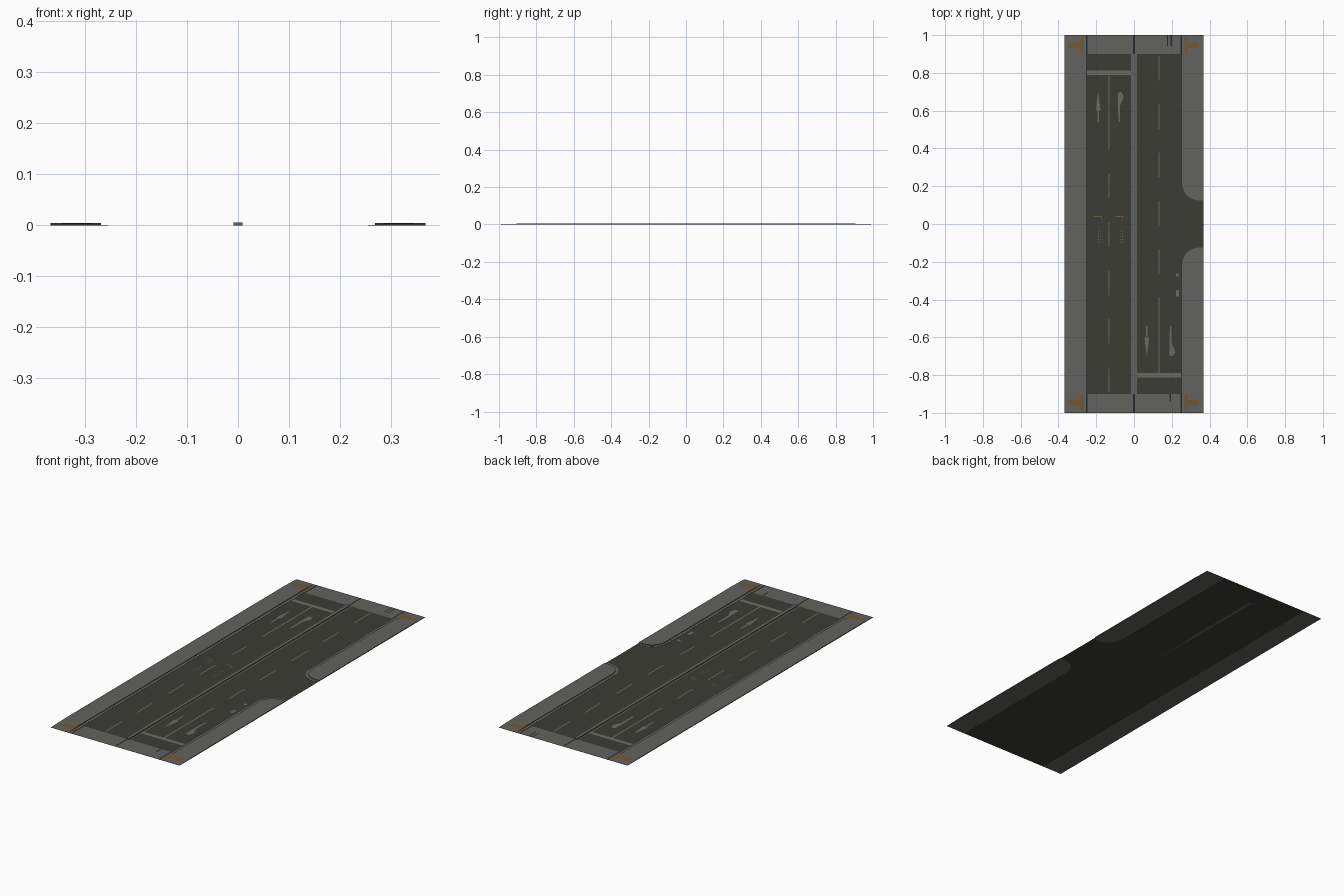
import bpy, bmesh, math

if "Cube" in bpy.data.objects:
    bpy.data.objects.remove(bpy.data.objects["Cube"])


def mat(name, r, g, b):
    m = bpy.data.materials.new(name)
    lin = [((c / 255 + 0.055) / 1.055) ** 2.4 for c in (r, g, b)]
    m.diffuse_color = (*lin, 1)
    m.use_nodes = True
    m.node_tree.nodes["Principled BSDF"].inputs["Base Color"].default_value = m.diffuse_color
    return m


ASPHALT = mat("asphalt", 60, 60, 53)
PAVING = mat("paving_grey", 98, 98, 94)
PAINT = mat("road_paint", 106, 106, 101)
GUTTER = mat("gutter_dark", 42, 42, 40)
TACTILE = mat("tactile_ochre", 116, 88, 52)

HALF_W, ROAD_W, CURB_W = 0.367, 0.255, 0.268
H = 0.004      # pavement height
FLAT = 0.0008  # painted plates and gutters


def ramp(y):
    """Pavement height, falling to the road at both ends."""
    return FLAT + (H - FLAT) * min(1, max(0, (1 - abs(y)) / 0.1))


def build(name, polys, material, top, solid=False):
    """Flat plates (or closed slabs) from outlines; top is a height or f(y)."""
    f = top if callable(top) else (lambda y: top)
    bm = bmesh.new()
    for p in polys:
        area = sum(a[0] * b[1] - b[0] * a[1] for a, b in zip(p, p[1:] + p[:1]))
        if area < 0:
            p = p[::-1]
        up = [bm.verts.new((x, y, f(y))) for x, y in p]
        bm.faces.new(up)
        if solid:
            dn = [bm.verts.new((x, y, 0)) for x, y in p]
            bm.faces.new(dn[::-1])
            for i in range(len(p)):
                j = (i + 1) % len(p)
                bm.faces.new((dn[i], dn[j], up[j], up[i]))
    me = bpy.data.meshes.new(name)
    bm.to_mesh(me)
    bm.free()
    me.materials.append(material)
    ob = bpy.data.objects.new(name, me)
    bpy.context.collection.objects.link(ob)
    return ob


def rect(x0, x1, y0, y1):
    return [(x0, y0), (x1, y0), (x1, y1), (x0, y1)]


def flip(p, sx, sy):
    return [(x * sx, y * sy) for x, y in p]


def corner_strip(x0, y0, r, y1):
    """Pavement outline with a rounded corner at the driveway."""
    cx, cy = x0 + r, y0 + r
    arc = [(cx - r * math.cos(t), cy - r * math.sin(t))
           for t in (math.pi / 2 * i / 10 for i in range(11))]
    return [(HALF_W, y1), (x0, y1)] + arc + [(HALF_W, y0)]


# Road surface with the driveway mouth
mouth = corner_strip(ROAD_W, 0.125, 0.09, 0.9)[2:]
road = [(-ROAD_W, -1), (ROAD_W, -1)] + flip(mouth, 1, -1) + mouth[::-1] + [(ROAD_W, 1), (-ROAD_W, 1)]
build("road", [road], ASPHALT, 0.0)

# Kerb gutters, then raised pavements
gut = corner_strip(ROAD_W, 0.125, 0.09, 0.9)
build("kerb_edge", [gut, flip(gut, 1, -1), rect(-HALF_W, -ROAD_W, -0.9, 0.9)]
      + [flip(rect(ROAD_W, HALF_W, 0.9, 1), sx, sy) for sx in (-1, 1) for sy in (-1, 1)],
      PAVING, FLAT, True)
pav = corner_strip(CURB_W, 0.138, 0.077, 0.9)
build("pavement", [pav, flip(pav, 1, -1), rect(-HALF_W, -CURB_W, -0.9, 0.9)], PAVING, H, True)
build("pavement_ramp", [flip(rect(CURB_W, HALF_W, 0.9, 1), sx, sy)
                        for sx in (-1, 1) for sy in (-1, 1)], PAVING, ramp, True)

# Tactile paving on each corner ramp
pads = [rect(0.268, 0.286, 0.90, 0.985), rect(0.286, 0.345, 0.932, 0.96)]
build("tactile_paving", [flip(p, sx, sy) for p in pads for sx in (-1, 1) for sy in (-1, 1)],
      TACTILE, lambda y: ramp(y) + 0.0003)

# Paved crossings at both ends, with dark channels
build("crossing", [flip(rect(-ROAD_W, ROAD_W, 0.9, 1), 1, s) for s in (-1, 1)], PAVING, FLAT)
build("crossing_channel", [flip(rect(x - 0.004, x + 0.004, 0.9, 1), 1, s)
                           for x in (-0.25, 0, 0.25) for s in (-1, 1)]
      + [rect(0.176, 0.181, 0.94, 1), rect(0.194, 0.2, 0.94, 1), rect(0.188, 0.196, -0.94, -0.9)],
      GUTTER, FLAT + 0.0003)

# Dark channel beside each kerb
build("kerb_channel", [rect(-ROAD_W, -0.251, -0.9, 0.9), rect(0.251, ROAD_W, 0.215, 0.9),
                       rect(0.251, ROAD_W, -0.9, -0.215)], GUTTER, 0.0005)

# Central reservation
build("median_base", [rect(-0.017, 0.017, -0.9, 0.9)], PAVING, FLAT)
build("median", [rect(-0.009, 0.009, -0.9, 0.9)], PAVING, 0.0055, True)

# Lane lines and stop lines, turned half round for the other carriageway
marks = [rect(0.129, 0.135, 0.76 - 0.256 * k, 0.89 - 0.256 * k) for k in range(5)]
marks += [rect(0.129, 0.136, -0.79, -0.39), rect(0.015, 0.25, -0.812, -0.79)]
build("lane_marking", marks + [flip(p, -1, -1) for p in marks], PAINT, FLAT)


# Lane arrows
def straight(x, s):
    return [[(x - 0.004, s * 0.54), (x + 0.004, s * 0.54), (x + 0.004, s * 0.60), (x + 0.013, s * 0.60),
             (x, s * 0.70), (x - 0.013, s * 0.60), (x - 0.004, s * 0.60)]]


def turn(x, s):
    return [[(x - 0.004, s * 0.54), (x + 0.004, s * 0.54), (x + 0.005, s * 0.63), (x + 0.02, s * 0.66),
             (x + 0.024, s * 0.675), (x + 0.012, s * 0.70), (x - 0.006, s * 0.695), (x - 0.007, s * 0.64)]]


build("lane_arrow", straight(-0.19, 1) + turn(-0.078, 1) + straight(0.068, -1) + turn(0.194, -1),
      PAINT, FLAT)

# Small sensor marks and drain covers
build("sensor_mark", [rect(x + a, x + b, c, d) for x in (-0.212, -0.097)
                      for a, b, c, d in ((0, 0.042, 0.038, 0.043), (0.036, 0.04, 0.012, 0.038))],
      TACTILE, FLAT)
build("sensor_dots", [rect(x + a, x + a + 0.004, -0.04 - 0.015 * k, -0.034 - 0.015 * k)
                      for x in (-0.19, -0.075) for a in (0, 0.012) for k in range(5)], PAINT, FLAT)
build("drain_cover", [rect(0.222, 0.238, -0.278, -0.262), rect(0.222, 0.238, -0.385, -0.35)],
      PAINT, FLAT)
